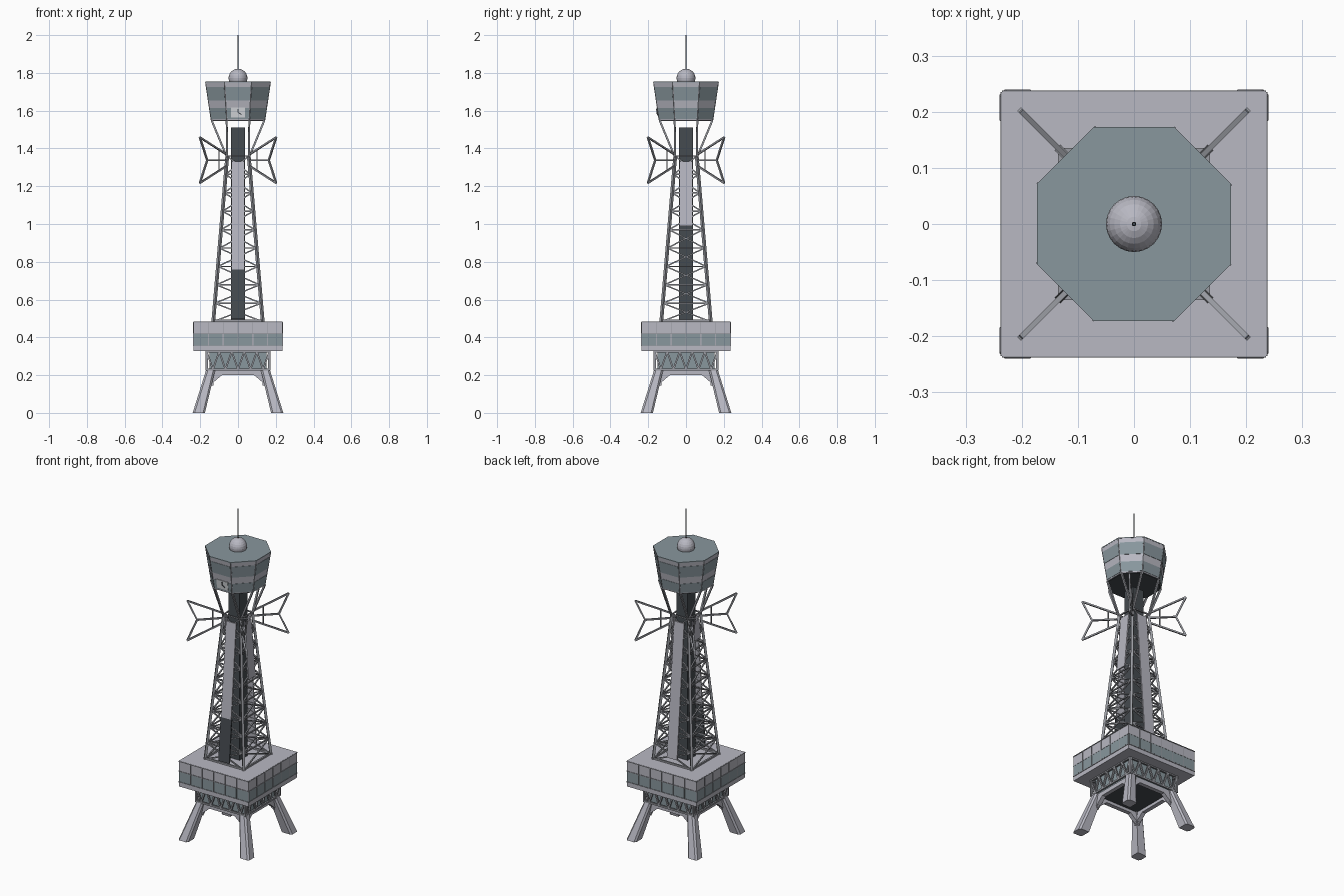
import bpy, bmesh, math
from mathutils import Vector, Matrix

cube = bpy.data.objects.get("Cube")
if cube:
    bpy.data.objects.remove(cube)


def material(name, rgb):
    m = bpy.data.materials.new(name)
    m.use_nodes = True
    m.diffuse_color = (*rgb, 1)
    m.node_tree.nodes["Principled BSDF"].inputs["Base Color"].default_value = (*rgb, 1)
    return m


WALL = material("pale_grey", (0.48, 0.48, 0.54))
STEEL = material("steel_grey", (0.32, 0.33, 0.36))
GLASS = material("blue_grey_glass", (0.25, 0.31, 0.34))
DARK = material("dark_grey", (0.06, 0.07, 0.08))
SIGN = material("light_sign", (0.7, 0.72, 0.75))


def finish(name, bm, mat):
    bmesh.ops.recalc_face_normals(bm, faces=bm.faces)
    mesh = bpy.data.meshes.new(name)
    bm.to_mesh(mesh)
    bm.free()
    mesh.materials.append(mat)
    obj = bpy.data.objects.new(name, mesh)
    bpy.context.collection.objects.link(obj)
    return obj


def turn(p, angle):
    return Matrix.Rotation(angle, 3, 'Z') @ Vector(p)


def loft(bm, rings):
    """Skin a stack of equal loops and cap both ends."""
    loops = [[bm.verts.new(p) for p in r] for r in rings]
    n = len(loops[0])
    for a, b in zip(loops, loops[1:]):
        for i in range(n):
            j = (i + 1) % n
            bm.faces.new((a[i], a[j], b[j], b[i]))
    bm.faces.new(loops[0][::-1])
    bm.faces.new(loops[-1])


def beam(bm, a, b, w):
    a, b = Vector(a), Vector(b)
    d = (b - a).normalized()
    side = d.cross(Vector((0, 0, 1)))
    side = side.normalized() if side.length > 0.01 else Vector((1, 0, 0))
    up = side.cross(d)
    h = w / 2
    corners = [side * h + up * h, up * h - side * h, -side * h - up * h, side * h - up * h]
    loft(bm, [[a + c for c in corners], [b + c for c in corners]])


def panel(bm, angle, x0, x1, z0, z1, dist, half=lambda z: 1, thick=0.004):
    """Thin plate on a (possibly sloping) side wall; x is scaled by half(z)."""
    def ring(off):
        pts = [(x0, z0), (x1, z0), (x1, z1), (x0, z1)]
        return [turn((x * half(z), -dist(z) - off, z), angle) for x, z in pts]
    loft(bm, [ring(-thick), ring(thick)])


def ngon(n, half, z):
    r = half / math.cos(math.pi / n)
    return [turn((r, 0, z), (i + 0.5) * 2 * math.pi / n) for i in range(n)]


def solid(name, n, levels, mat):
    bm = bmesh.new()
    loft(bm, [ngon(n, h, z) for h, z in levels])
    return finish(name, bm, mat)


QUARTERS = [i * math.pi / 2 for i in range(4)]

# Splayed feet with chamfered corners
bm = bmesh.new()
for a in QUARTERS:
    rings = []
    for lo, hi, z in ((0.175, 0.24, 0), (0.12, 0.168, 0.23)):
        c = 0.01
        loop = [(lo, lo), (hi - c, lo), (hi, lo + c), (hi, hi - c), (hi - c, hi),
                (lo + c, hi), (lo, hi - c)]
        rings.append([turn((x, y, z), a) for x, y in loop])
    loft(bm, rings)
finish("feet", bm, WALL)

# Arched beams between the feet
bm = bmesh.new()
arch = [(-0.155, 0.225), (-0.15, 0.145), (-0.085, 0.2), (0.085, 0.2), (0.15, 0.145), (0.155, 0.225)]
for a in QUARTERS:
    loft(bm, [[turn((x, y, z), a) for x, z in arch] for y in (-0.155, -0.13)])
finish("arches", bm, WALL)

# Lower glazed storey and its truss
solid("lower_floor", 4, [(0.15, 0.218), (0.15, 0.225)], DARK)
solid("lower_storey", 4, [(0.15, 0.225), (0.15, 0.33)], GLASS)
bm = bmesh.new()
count = 5
for a in QUARTERS:
    P = lambda x, z: turn((x, -0.166, z), a)
    for z in (0.23, 0.325):
        beam(bm, P(-0.17, z), P(0.17, z), 0.01)
    beam(bm, P(-0.166, 0.225), P(-0.166, 0.33), 0.012)
    step = 0.332 / count
    for i in range(count):
        x = -0.166 + i * step
        beam(bm, P(x, 0.325), P(x + step / 2, 0.23), 0.009)
        beam(bm, P(x + step / 2, 0.23), P(x + step, 0.325), 0.009)
finish("lower_truss", bm, STEEL)

# Main square deck with windows
DECK = 0.235
solid("deck", 4, [(DECK, 0.327), (DECK, 0.483)], WALL)
bm = bmesh.new()
pane = 2 * DECK / 6
for a in QUARTERS:
    for i in range(6):
        x = -DECK + i * pane
        panel(bm, a, x + 0.003, x + pane - 0.003, 0.358, 0.418, lambda z: DECK, thick=0.002)
finish("deck_windows", bm, GLASS)
bm = bmesh.new()
for a in QUARTERS:
    for z in (0.355, 0.42, 0.48):
        panel(bm, a, -DECK, DECK, z - 0.002, z + 0.002, lambda z: DECK, thick=0.003)
    for i in range(1, 6):
        x = -DECK + i * pane
        panel(bm, a, x - 0.0015, x + 0.0015, 0.355, 0.48, lambda z: DECK, thick=0.003)
finish("deck_glazing_bars", bm, STEEL)

# Tapering lattice shaft
Z0, Z1 = 0.483, 1.36


def shaft(z):
    return 0.131 + (0.057 - 0.131) * (z - Z0) / (Z1 - Z0)


legs, braces = bmesh.new(), bmesh.new()
levels = [Z0 + (Z1 - Z0) * i / 9 for i in range(10)]
for a in QUARTERS:
    C = lambda s, z: turn((s * shaft(z), -shaft(z), z), a)
    beam(legs, C(1, Z0), C(1, Z1), 0.014)
    for lo, hi in zip(levels, levels[1:]):
        beam(braces, C(-1, hi), C(1, hi), 0.007)
        beam(braces, C(-1, lo), C(1, hi), 0.007)
        beam(braces, C(1, lo), C(-1, hi), 0.007)
    beam(braces, C(-1, Z0 + 0.006), C(1, Z0 + 0.006), 0.01)
finish("shaft_legs", legs, STEEL)
finish("shaft_braces", braces, STEEL)

# Lift core and the long strips on the four faces
solid("lift_core", 4, [(0.037, Z0), (0.037, 1.51)], DARK)
strips, dark_strips = bmesh.new(), bmesh.new()
for a, bottom in zip(QUARTERS, (0.76, 0.99, 0.52, 1.22)):
    face = lambda z: shaft(z) + 0.004
    panel(strips, a, -0.034, 0.034, bottom, 1.33, face)
    if a == 0:
        panel(dark_strips, a, -0.037, 0.037, 0.5, bottom, face)
finish("shaft_strips", strips, WALL)
finish("dark_strip", dark_strips, DARK)

# Diagonal aerial frames at the shaft corners
bm = bmesh.new()
for a in QUARTERS:
    W = lambda r, z: turn((r, r, z), a)
    mid = W(0.163, 1.338)
    beam(bm, W(0.06, 1.338), mid, 0.009)
    for s in (-1, 1):
        tip, root = W(0.202, 1.338 + s * 0.121), W(0.06, 1.338 + s * 0.03)
        beam(bm, root, tip, 0.009)
        beam(bm, mid, tip, 0.009)
        beam(bm, W(0.1, 1.338), root.lerp(tip, 0.28), 0.006)
finish("aerial_frames", bm, STEEL)

# Struts fanning out to the head
bm = bmesh.new()
for a in QUARTERS:
    base = turn((0.057, 0.057, 1.35), a)
    for x, y in ((0.06, 0.14), (0.14, 0.06)):
        beam(bm, base, turn((x, y, 1.55), a), 0.01)
finish("head_struts", bm, STEEL)

# Octagonal head, underside and roof
H0, H1 = 1.548, 1.75


def head(z):
    return 0.142 + 0.03 * (z - H0) / (H1 - H0)


solid("head_underside", 8, [(0.138, H0 - 0.003), (0.141, H0)], DARK)
solid("head", 8, [(head(H0), H0), (head(H1), H1)], WALL)
solid("roof", 8, [(0.173, H1), (0.173, H1 + 0.005)], GLASS)
bm, bars = bmesh.new(), bmesh.new()
side = lambda z: head(z) * math.tan(math.pi / 8)
for i in range(8):
    a = i * math.pi / 4
    for z0, z1 in ((1.555, 1.613), (1.655, 1.725)):
        panel(bm, a, -0.95, 0.95, z0, z1, head, side, 0.002)
    panel(bars, a, 0.96, 1, H0, H1, head, side, 0.002)
finish("head_windows", bm, GLASS)
finish("head_corner_bars", bars, STEEL)

# Clock plate on the front of the head
bm = bmesh.new()
panel(bm, 0, -0.038, 0.038, 1.563, 1.618, head, thick=0.004)
finish("clock_plate", bm, SIGN)
bm = bmesh.new()
for p, q in (((0, 1.59), (0, 1.61)), ((0, 1.59), (0.018, 1.58))):
    beam(bm, (p[0], -head(p[1]) - 0.005, p[1]), (q[0], -head(q[1]) - 0.005, q[1]), 0.005)
finish("clock_hands", bm, DARK)

# Roof dome and mast
bm = bmesh.new()
bmesh.ops.create_uvsphere(bm, u_segments=24, v_segments=12, radius=0.05,
                          matrix=Matrix.Translation((0, 0, 1.772)))
finish("dome", bm, WALL)
solid("mast", 8, [(0.004, 1.81), (0.003, 2.0)], DARK)
